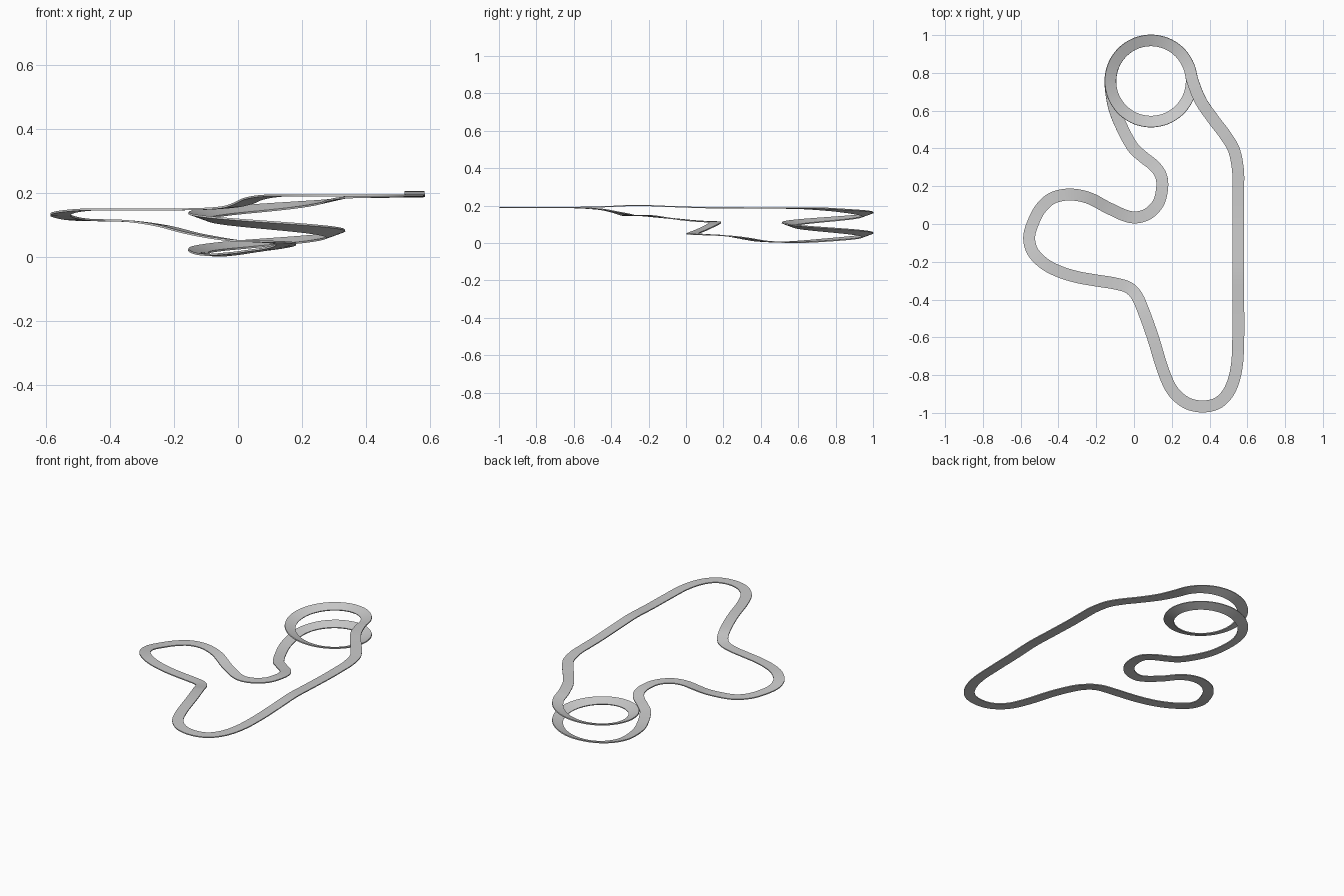
import bpy, bmesh, math
from mathutils import Vector

if "Cube" in bpy.data.objects:
    bpy.data.objects.remove(bpy.data.objects["Cube"])

HALF_WIDTH, THICK, STEPS = 0.0315, 0.006, 8

# control points: x, y, z (road surface), bank in radians
approach = [
    (.552, -.60, .192, 0), (.552, -.43, .196, 0), (.552, -.26, .203, 0), (.552, -.09, .197, 0),
    (.552, .08, .191, 0), (.552, .20, .190, 0), (.550, .29, .190, 0), (.528, .395, .189, 0),
    (.480, .475, .189, 0), (.426, .546, .188, 0), (.355, .648, .187, .06),
]
# helix: one and a half banked turns, descending
helix = []
for i in range(25):
    a = i / 24 * 3 * math.pi
    helix.append((.09 + .214 * math.cos(a) + (.006 if i == 0 else 0), .757 + .214 * math.sin(a),
                  .018 + .164 * (1 - i / 24), min(.34, .16 + .05 * i, .2 + .05 * (24 - i))))
infield = [
    (-.108, .63, .009, .12), (-.07, .525, .006, .03), (-.005, .405, .012, 0),
    (.052, .352, .020, 0), (.108, .307, .028, 0), (.143, .255, .036, 0), (.149, .19, .042, 0), (.127, .108, .046, 0),
    (.067, .050, .049, 0), (-.015, .036, .052, 0), (-.13, .082, .071, 0), (-.24, .138, .098, 0),
    (-.34, .156, .112, 0), (-.43, .138, .115, 0), (-.492, .085, .117, 0), (-.533, .010, .123, 0),
    (-.555, -.07, .132, 0), (-.537, -.145, .141, 0), (-.475, -.21, .148, 0), (-.395, -.252, .149, 0),
    (-.30, -.281, .149, 0), (-.20, -.299, .149, 0), (-.10, -.315, .151, 0), (-.028, -.337, .157, 0),
    (.013, -.378, .167, 0), (.048, -.455, .182, 0), (.10, -.60, .191, 0), (.156, -.78, .192, 0),
    (.206, -.885, .192, 0), (.280, -.948, .192, 0), (.367, -.966, .192, 0), (.450, -.944, .192, 0),
    (.509, -.875, .192, 0), (.543, -.76, .192, 0),
]
pts = [Vector(p) for p in approach + helix + infield]


def spline(points):
    """Closed smooth curve through the control points."""
    out, n = [], len(points)
    for i in range(n):
        a, b, c, d = (points[(i + k) % n] for k in (-1, 0, 1, 2))
        m0 = (c - a) * (c - b).length / ((c - b).length + (b - a).length)
        m1 = (d - b) * (c - b).length / ((d - c).length + (c - b).length)
        for s in range(STEPS):
            t = s / STEPS
            out.append(b * (2*t**3 - 3*t**2 + 1) + m0 * (t**3 - 2*t**2 + t)
                       + c * (3*t**2 - 2*t**3) + m1 * (t**3 - t**2))
    return out


# road ribbon: rectangular section swept along the closed path
path = spline(pts)
bm = bmesh.new()
rings = []
n = len(path)
for i, p in enumerate(path):
    tangent = (path[(i + 1) % n] - path[i - 1]).to_3d()
    side = tangent.cross(Vector((0, 0, 1))).normalized()
    right = side * math.cos(p[3]) + Vector((0, 0, math.sin(p[3])))
    up = right.cross(tangent).normalized()
    c = p.to_3d()
    section = [(-1, 0), (1, 0), (1, -1), (-1, -1)]
    rings.append([bm.verts.new(c + right * HALF_WIDTH * u + up * THICK * v) for u, v in section])
for i in range(n):
    r, q = rings[i], rings[(i + 1) % n]
    for k in range(4):
        bm.faces.new((r[k], r[(k + 1) % 4], q[(k + 1) % 4], q[k]))
bmesh.ops.recalc_face_normals(bm, faces=bm.faces)

# rest the lowest edge on the ground
low = min(v.co.z for v in bm.verts)
bmesh.ops.translate(bm, verts=bm.verts, vec=(0, 0, -low))

mesh = bpy.data.meshes.new("race_track")
bm.to_mesh(mesh)
bm.free()
track = bpy.data.objects.new("race_track", mesh)
bpy.context.collection.objects.link(track)
bpy.context.view_layer.objects.active = track
track.select_set(True)
bpy.ops.object.shade_smooth_by_angle(angle=math.radians(35))
